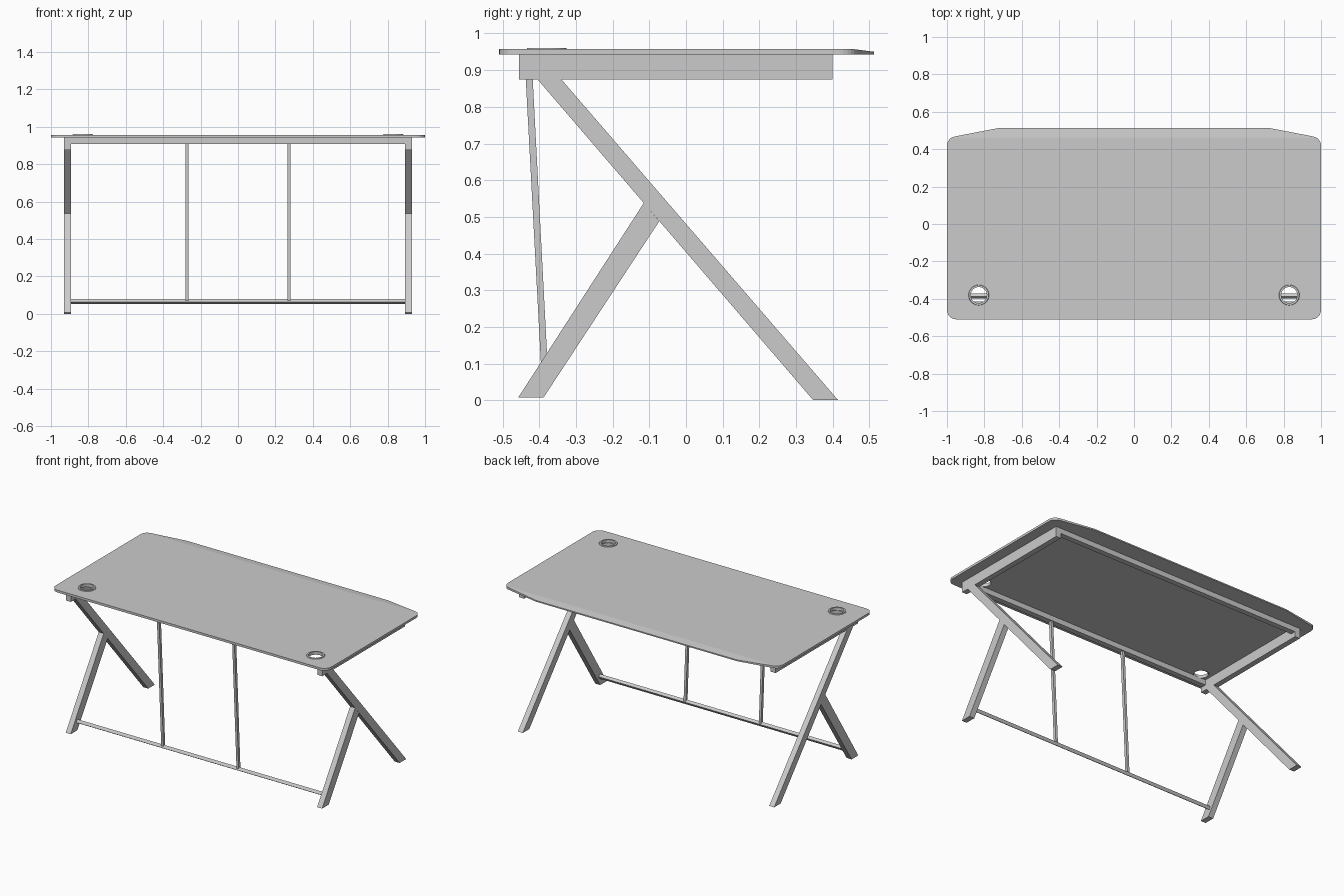
import bpy, bmesh, math
from mathutils import Vector, Matrix

if "Cube" in bpy.data.objects:
    bpy.data.objects.remove(bpy.data.objects["Cube"])


def finish(bm, name):
    bmesh.ops.recalc_face_normals(bm, faces=bm.faces)
    me = bpy.data.meshes.new(name)
    bm.to_mesh(me)
    bm.free()
    ob = bpy.data.objects.new(name, me)
    bpy.context.collection.objects.link(ob)
    return ob


def prism(name, pts, depth):
    """Closed outline of 3D points, extruded along depth."""
    bm = bmesh.new()
    face = bm.faces.new([bm.verts.new(p) for p in pts])
    geo = bmesh.ops.extrude_face_region(bm, geom=[face])["geom"]
    bmesh.ops.translate(bm, vec=depth, verts=[g for g in geo if isinstance(g, bmesh.types.BMVert)])
    return finish(bm, name)


def side_prism(name, yz, x0, x1):
    return prism(name, [(x0, y, z) for y, z in yz], (x1 - x0, 0, 0))


def box_yz(y0, y1, z0, z1):
    return [(y0, z0), (y1, z0), (y1, z1), (y0, z1)]


def fillet(corners, steps=6):
    """Round each (x, y, radius) corner of a convex outline."""
    out = []
    for i, (x, y, r) in enumerate(corners):
        p = Vector((x, y))
        if r == 0:
            out.append(p)
            continue
        a = (Vector(corners[i - 1][:2]) - p).normalized()
        b = (Vector(corners[(i + 1) % len(corners)][:2]) - p).normalized()
        half = a.angle(b) / 2
        centre = p + (a + b).normalized() * r / math.sin(half)
        s = p + a * r / math.tan(half) - centre
        e = p + b * r / math.tan(half) - centre
        turn = math.pi - 2 * half
        for k in range(steps + 1):
            t = k / steps
            out.append(centre + (s * math.sin((1 - t) * turn) + e * math.sin(t * turn)) / math.sin(turn))
    return out


X0, X1 = 0.894, 0.93          # leg frame thickness
Z_FRAME, Z_UNDER, Z_TOP = 0.875, 0.942, 0.957
HOLE = (0.83, -0.38)

# Desktop: rounded slab with angled far corners and a sloped long edge
outline = fillet([(-1, -0.51, 0.05), (1, -0.51, 0.05), (1, 0.46, 0.05),
                  (0.73, 0.512, 0), (-0.73, 0.512, 0), (-1, 0.46, 0.05)])
desktop = prism("desktop", [(p.x, p.y, Z_UNDER) for p in outline], (0, 0, Z_TOP - Z_UNDER))
bm = bmesh.new()
bm.from_mesh(desktop.data)
bmesh.ops.bisect_plane(bm, geom=bm.verts[:] + bm.edges[:] + bm.faces[:],
                       plane_co=(0, 0.46, 0), plane_no=(0, 1, 0))
for v in bm.verts:
    if v.co.z > 0.95 and v.co.y > 0.46:
        v.co.z -= (v.co.y - 0.46) * 0.13
bm.to_mesh(desktop.data)
bm.free()

# Cable holes with raised rings
for side, s in (("left", -1), ("right", 1)):
    bm = bmesh.new()
    bmesh.ops.create_cone(bm, cap_ends=True, segments=32, radius1=0.048, radius2=0.048, depth=0.2,
                          matrix=Matrix.Translation((s * HOLE[0], HOLE[1], 0.95)))
    cutter = finish(bm, side + "_hole_cutter")
    cutter.hide_render = True
    cutter.display_type = 'WIRE'
    mod = desktop.modifiers.new(side + "_hole", 'BOOLEAN')
    mod.operation = 'DIFFERENCE'
    mod.solver = 'EXACT'
    mod.object = cutter

    bm = bmesh.new()
    profile = [(0.043, 0.941), (0.049, 0.941), (0.049, 0.9565), (0.055, 0.9565),
               (0.053, 0.961), (0.043, 0.961)]
    vs = [bm.verts.new((r, 0, z)) for r, z in profile]
    es = [bm.edges.new((vs[i - 1], vs[i])) for i in range(len(vs))]
    bmesh.ops.spin(bm, geom=vs + es, cent=(0, 0, 0), axis=(0, 0, 1),
                   angle=2 * math.pi, steps=32, use_merge=True)
    bmesh.ops.translate(bm, vec=(s * HOLE[0], HOLE[1], 0), verts=bm.verts)
    ring = finish(bm, side + "_cable_ring")
    bpy.ops.object.select_all(action='DESELECT')
    ring.select_set(True)
    bpy.context.view_layer.objects.active = ring
    bpy.ops.object.shade_smooth_by_angle(angle=math.radians(30))

# Leg frames on both sides
for side, s in (("left", -1), ("right", 1)):
    side_prism(side + "_top_rail", box_yz(-0.455, 0.4, Z_FRAME, Z_UNDER), s * X0, s * X1)
    side_prism(side + "_long_leg", [(-0.405, Z_FRAME), (-0.34, Z_FRAME), (0.415, 0), (0.347, 0)],
               s * X0, s * X1)
    side_prism(side + "_short_leg", [(-0.457, 0.008), (-0.388, 0.008), (-0.073, 0.488), (-0.115, 0.538)],
               s * X0, s * X1)

# Long rails under the desktop
side_prism("back_rail", box_yz(0.365, 0.4, 0.908, Z_UNDER), -X0, X0)
side_prism("front_rail", box_yz(-0.45, -0.415, 0.908, Z_UNDER), -X0, X0)

# Low stretcher: square tube turned to follow the short legs
slope = math.atan2(0.53, 0.342)
low = [(-0.385 + 0.0145 * math.cos(slope + math.pi / 4 + k * math.pi / 2),
        0.066 + 0.0145 * math.sin(slope + math.pi / 4 + k * math.pi / 2)) for k in range(4)]
side_prism("low_stretcher", low, -X0, X0)

# Thin leaning struts
for side, s in (("left", -1), ("right", 1)):
    side_prism(side + "_strut", [(-0.394, 0.07), (-0.376, 0.07), (-0.42, 0.915), (-0.439, 0.915)],
               s * 0.265, s * 0.281)
